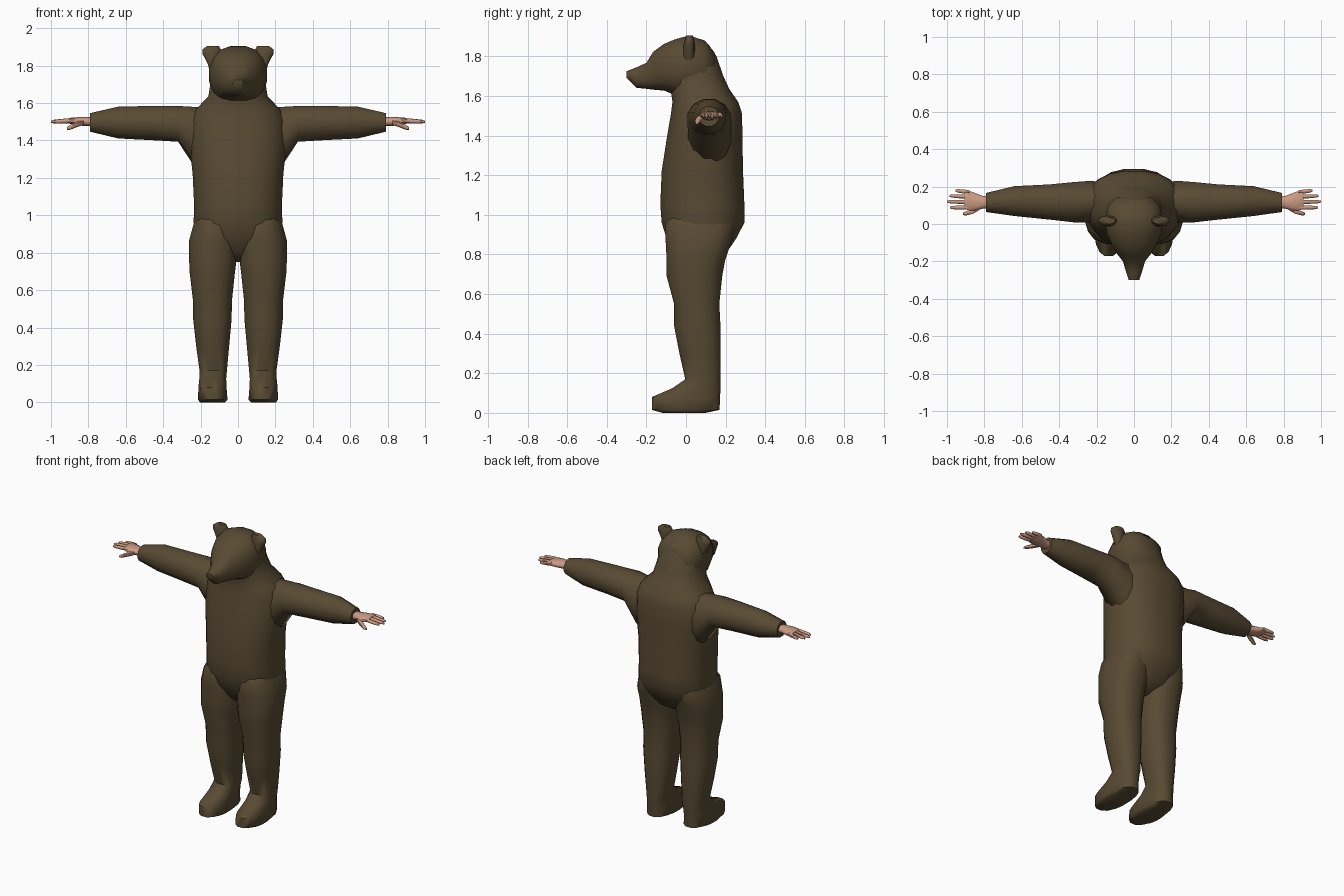
import bpy, bmesh, math


def material(name, rgb):
    m = bpy.data.materials.new(name)
    m.diffuse_color = (*rgb, 1)
    return m


fur = material("brown_fur", (0.098, 0.069, 0.033))
skin = material("skin", (0.60, 0.33, 0.23))


def loft(name, axis, rings, mat, sides=16, power=2.2, mirror=False, angle=60):
    """Skin rounded rings; each ring is (position, a_min, a_max, b_min, b_max)."""
    order = {"x": (2, 0, 1), "y": (0, 2, 1), "z": (0, 1, 2)}[axis]
    bm = bmesh.new()
    loops = []
    for t, a0, a1, b0, b1 in rings:
        loop = []
        for i in range(sides):
            ang = 2 * math.pi * (i + 0.5) / sides
            c, s = math.cos(ang), math.sin(ang)
            a = (a0 + a1) / 2 + (a1 - a0) / 2 * math.copysign(abs(c) ** (2 / power), c)
            b = (b0 + b1) / 2 + (b1 - b0) / 2 * math.copysign(abs(s) ** (2 / power), s)
            abt = (a, b, t)
            loop.append(bm.verts.new([abt[k] for k in order]))
        loops.append(loop)
    for lo, hi in zip(loops, loops[1:]):
        for i in range(sides):
            j = (i + 1) % sides
            bm.faces.new((lo[i], lo[j], hi[j], hi[i]))
    bm.faces.new(loops[0][::-1])
    bm.faces.new(loops[-1])
    bmesh.ops.recalc_face_normals(bm, faces=bm.faces)
    mesh = bpy.data.meshes.new(name)
    bm.to_mesh(mesh)
    bm.free()
    mesh.materials.append(mat)
    obj = bpy.data.objects.new(name, mesh)
    bpy.context.collection.objects.link(obj)
    if mirror:
        obj.modifiers.new("mirror", "MIRROR").use_mirror_merge = False
    bpy.ops.object.select_all(action="DESELECT")
    obj.select_set(True)
    bpy.context.view_layer.objects.active = obj
    bpy.ops.object.shade_smooth_by_angle(angle=math.radians(angle))
    return obj


# torso running up into the neck and back of the head: z, x range, y range
torso = [(0.75, 0.03, 0.0, 0.12), (0.80, 0.14, -0.05, 0.20),
         (0.88, 0.225, -0.10, 0.255), (0.96, 0.24, -0.125, 0.297),
         (1.05, 0.237, -0.132, 0.297), (1.22, 0.245, -0.125, 0.29),
         (1.38, 0.262, -0.10, 0.287), (1.51, 0.255, -0.078, 0.285),
         (1.57, 0.225, -0.07, 0.265), (1.635, 0.16, -0.08, 0.22),
         (1.70, 0.15, -0.10, 0.19), (1.80, 0.13, -0.08, 0.155),
         (1.86, 0.07, -0.03, 0.115)]
loft("torso", "z", [(z, -w, w, f, b) for z, w, f, b in torso], fur, sides=20, power=2.35)

# head and muzzle: y, half width, z range
head = [(-0.30, 0.028, 1.69, 1.725), (-0.25, 0.045, 1.64, 1.745),
        (-0.20, 0.06, 1.635, 1.768), (-0.165, 0.088, 1.63, 1.825),
        (-0.11, 0.122, 1.625, 1.865), (-0.05, 0.148, 1.60, 1.89),
        (0.015, 0.157, 1.60, 1.907), (0.095, 0.142, 1.62, 1.882),
        (0.145, 0.10, 1.64, 1.82)]
loft("head", "y", [(y, -w, w, lo, hi) for y, w, lo, hi in head], fur, power=2.4)

# ears
loft("ears", "z", [(1.77, 0.11, 0.152, -0.01, 0.04), (1.81, 0.10, 0.163, -0.015, 0.045),
                   (1.865, 0.09, 0.193, -0.012, 0.045), (1.887, 0.09, 0.193, -0.005, 0.04),
                   (1.906, 0.10, 0.165, 0.0, 0.035)], fur, sides=10, mirror=True)

# legs and feet
loft("legs", "z", [(0.0, 0.07, 0.205, -0.12, 0.10), (0.015, 0.055, 0.215, -0.175, 0.172),
                   (0.08, 0.06, 0.213, -0.175, 0.175), (0.125, 0.062, 0.208, -0.07, 0.176),
                   (0.17, 0.058, 0.207, -0.005, 0.176), (0.30, 0.046, 0.225, -0.035, 0.177),
                   (0.44, 0.033, 0.241, -0.062, 0.176), (0.55, 0.03, 0.243, -0.062, 0.17),
                   (0.69, 0.015, 0.26, -0.10, 0.185), (0.77, 0.005, 0.264, -0.10, 0.20),
                   (0.86, 0.0, 0.265, -0.105, 0.23), (0.95, 0.01, 0.24, -0.11, 0.25),
                   (1.03, 0.03, 0.20, -0.06, 0.22)], fur, power=2.4, mirror=True)

# sleeves with the web under the armpit: x, y range, z range
loft("arms", "x", [(0.12, 0.03, 0.22, 1.25, 1.58), (0.23, 0.005, 0.235, 1.25, 1.585),
                   (0.32, 0.005, 0.228, 1.39, 1.588), (0.45, 0.02, 0.215, 1.398, 1.588),
                   (0.64, 0.04, 0.205, 1.408, 1.584), (0.79, 0.062, 0.168, 1.445, 1.548)],
     fur, sides=12, power=2.0, mirror=True)

# palms
loft("palms", "x", [(0.77, 0.085, 0.15, 1.475, 1.525), (0.81, 0.08, 0.152, 1.477, 1.525),
                    (0.85, 0.068, 0.168, 1.48, 1.525), (0.89, 0.072, 0.183, 1.487, 1.522),
                    (0.905, 0.08, 0.182, 1.492, 1.518)], skin, sides=10, mirror=True)


def digit(name, path, r):
    rings = [(x, y - r * k, y + r * k, z - r * k, z + r * k)
             for (x, y, z), k in zip(path, (1.0, 1.1, 0.9, 0.5))]
    loft(name, "x", rings, skin, sides=6, power=2.0, mirror=True)


# fingers and thumbs: root y, tip y, tip x
for i, (y0, y1, tip) in enumerate([(0.088, 0.088, 0.985), (0.117, 0.12, 1.0),
                                   (0.145, 0.151, 0.987), (0.17, 0.179, 0.955)]):
    path = [(0.88 + (tip - 0.88) * t, y0 + (y1 - y0) * t, 1.507 - 0.007 * t)
            for t in (0, 0.4, 0.85, 1)]
    digit("finger_%d" % (i + 1), path, 0.0115)
digit("thumbs", [(0.825, 0.088, 1.498), (0.86, 0.068, 1.487),
                 (0.90, 0.056, 1.469), (0.915, 0.054, 1.464)], 0.014)
